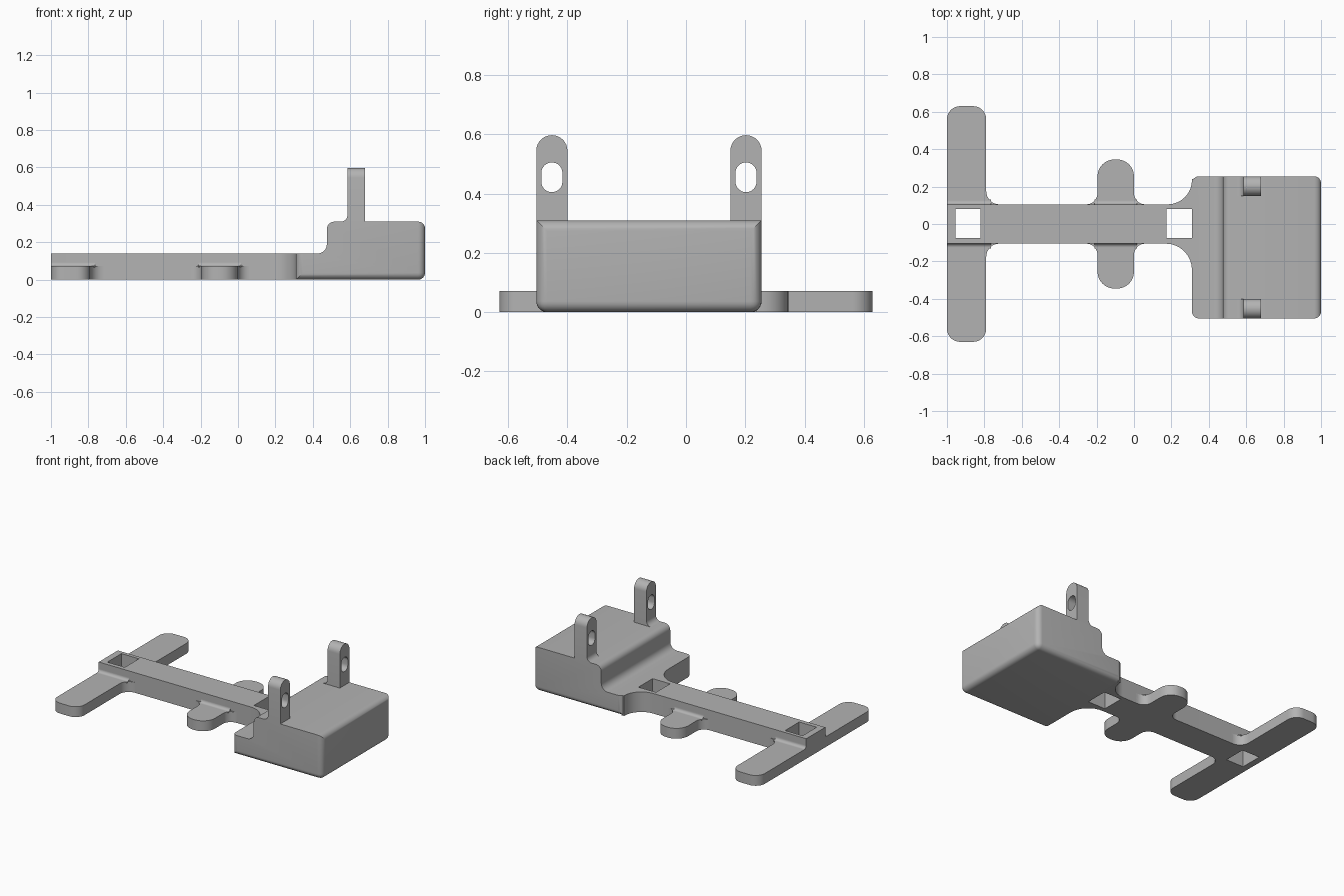
import bpy, bmesh, math
from mathutils import Vector

if "Cube" in bpy.data.objects:
    bpy.data.objects.remove(bpy.data.objects["Cube"], do_unlink=True)

grey = bpy.data.materials.new("plain grey")
grey.use_nodes = True
grey.diffuse_color = (0.45, 0.45, 0.45, 1)
grey.node_tree.nodes["Principled BSDF"].inputs["Base Color"].default_value = grey.diffuse_color


def outline(corners, steps=8):
    """Closed outline from (u, v, radius) corners, each rounded by its radius."""
    pts = []
    for i, (u, v, r) in enumerate(corners):
        p = Vector((u, v))
        if r == 0:
            pts.append(p)
            continue
        a = (Vector(corners[i - 1][:2]) - p).normalized()
        b = (Vector(corners[(i + 1) % len(corners)][:2]) - p).normalized()
        half = a.angle(b) / 2
        centre = p + (a + b).normalized() * r / math.sin(half)
        start = p + a * r / math.tan(half) - centre
        end = p + b * r / math.tan(half) - centre
        sweep = math.pi - 2 * half
        for k in range(steps + 1):
            t = k / steps
            pts.append(centre + (start * math.sin((1 - t) * sweep)
                                 + end * math.sin(t * sweep)) / math.sin(sweep))
    return pts


def prism(name, corners, axis, low, high, bevel=None):
    """Extrude a rounded outline along an axis, optionally rounding chosen edges."""
    place = {"x": lambda u, v, w: (w, u, v),
             "y": lambda u, v, w: (u, w, v),
             "z": lambda u, v, w: (u, v, w)}[axis]
    bm = bmesh.new()
    pts = outline(corners)
    rings = [[bm.verts.new(place(p.x, p.y, w)) for p in pts] for w in (low, high)]
    for ring in rings:
        bm.faces.new(ring)
    n = len(pts)
    for i in range(n):
        j = (i + 1) % n
        bm.faces.new((rings[0][i], rings[0][j], rings[1][j], rings[1][i]))
    bmesh.ops.recalc_face_normals(bm, faces=bm.faces)
    if bevel:
        width, rule = bevel
        chosen = [e for e in bm.edges if rule(e.verts[0].co, e.verts[1].co)]
        bmesh.ops.bevel(bm, geom=chosen, offset=width, segments=6, profile=0.5,
                        affect="EDGES", clamp_overlap=True)
    mesh = bpy.data.meshes.new(name)
    bm.to_mesh(mesh)
    bm.free()
    mesh.materials.append(grey)
    ob = bpy.data.objects.new(name, mesh)
    bpy.context.collection.objects.link(ob)
    return ob


def activate(ob):
    bpy.ops.object.select_all(action="DESELECT")
    ob.select_set(True)
    bpy.context.view_layer.objects.active = ob


def cut(ob, cutter):
    cutter.hide_render = True
    mod = ob.modifiers.new("hole", "BOOLEAN")
    mod.operation = "DIFFERENCE"
    mod.solver = "EXACT"
    mod.object = cutter
    activate(ob)
    bpy.ops.object.modifier_apply(modifier=mod.name)
    bpy.data.objects.remove(cutter, do_unlink=True)


def rect(u0, u1, v0, v1, r=0):
    return [(u0, v0, r), (u1, v0, r), (u1, v1, r), (u0, v1, r)]


parts = []

# Central beam, flaring into the box, with two square through holes
beam = prism("beam", [(-1, -.105, 0), (.31, -.105, .14), (.31, -.26, 0), (.33, -.26, 0),
                      (.33, .24, 0), (.31, .24, 0), (.31, .105, .13), (-1, .105, 0)],
             "z", 0, .14)
for x in (-.955, .175):
    cut(beam, prism("hole_cutter", rect(x, x + .135, -.075, .08), "z", -.1, .3))
parts.append(beam)

# Cross arms: thin rounded plates with fillets against the beam
for side, s in (("left", 1), ("right", -1)):
    parts.append(prism(side + "_long_arm",
                       [(-1, s * .1, 0), (-.71, s * .1, 0), (-.71, s * .105, 0),
                        (-.79, s * .105, .07), (-.79, s * .63, .07), (-1, s * .63, .07)],
                       "z", 0, .072))
    parts.append(prism(side + "_short_arm",
                       [(-.27, s * .1, 0), (.07, s * .1, 0), (.07, s * .105, 0),
                        (0, s * .105, .06), (0, s * .345, .09), (-.195, s * .345, .09),
                        (-.195, s * .105, .06), (-.27, s * .105, 0)],
                       "z", 0, .072))
    for label, x0, x1 in (("long", -1, -.765), ("short", -.21, .015)):
        parts.append(prism(f"{side}_{label}_arm_fillet",
                           [(s * .1, .065, 0), (s * .13, .065, 0), (s * .13, .072, 0),
                            (s * .105, .072, .02), (s * .105, .1, 0), (s * .1, .1, 0)],
                           "x", x0, x1))


# Stepped box: rounded end face, underside edges and front corners
def box_edge(a, b):
    end = a.x > .99 and b.x > .99
    under = max(a.z, b.z) < .001 and abs(a.y - b.y) < .001
    corner = max(a.x, b.x) < .311 and abs(a.y - b.y) < .001
    return end or under or corner


parts.append(prism("box", [(.31, 0, 0), (1, 0, 0), (1, .31, 0), (.475, .31, .04),
                           (.475, .14, .05), (.31, .14, 0)],
                   "y", -.505, .255, (.037, box_edge)))

# Upright lugs with slotted holes and a curved foot
for side, y in (("left", .15), ("right", -.505)):
    lug = prism(side + "_lug", [(y, .3, 0), (y + .105, .3, 0),
                                (y + .105, .597, .052), (y, .597, .052)], "x", .585, .68)
    cut(lug, prism("slot_cutter", rect(y + .017, y + .088, .405, .505, .035), "x", .5, .8))
    foot = prism(side + "_lug_foot", [(.54, .3, 0), (.54, .31, 0), (.585, .31, .035),
                                      (.585, .355, 0), (.59, .355, 0), (.59, .3, 0)],
                 "y", y, y + .105)
    parts += [lug, foot]

for ob in parts:
    activate(ob)
    bpy.ops.object.shade_smooth_by_angle(angle=math.radians(30))
